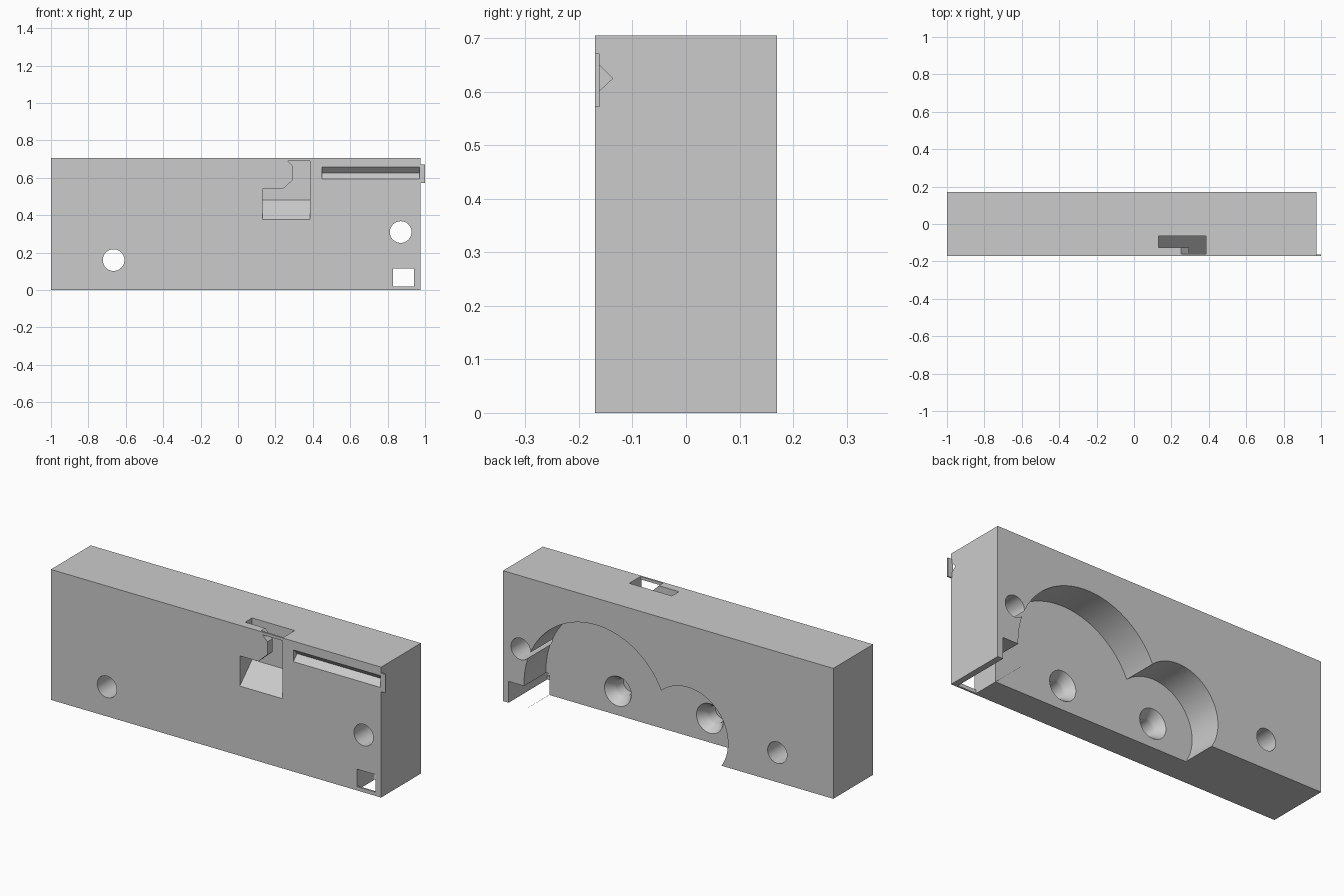
import bpy
import bmesh
from math import cos, sin, pi, radians

if "Cube" in bpy.data.objects:
    bpy.data.objects.remove(bpy.data.objects["Cube"])

grey = bpy.data.materials.new("plain grey")
grey.use_nodes = True
grey.diffuse_color = (0.6, 0.6, 0.6, 1)
grey.node_tree.nodes["Principled BSDF"].inputs["Base Color"].default_value = (0.6, 0.6, 0.6, 1)


def loft(name, *rings):
    """Solid skinned through matching rings of 3D points."""
    bm = bmesh.new()
    loops = [[bm.verts.new(p) for p in ring] for ring in rings]
    n = len(loops[0])
    for a, b in zip(loops, loops[1:]):
        for i in range(n):
            j = (i + 1) % n
            bm.faces.new((a[i], a[j], b[j], b[i]))
    bm.faces.new(loops[0])
    bm.faces.new(loops[-1])
    bmesh.ops.recalc_face_normals(bm, faces=bm.faces)
    mesh = bpy.data.meshes.new(name)
    bm.to_mesh(mesh)
    bm.free()
    obj = bpy.data.objects.new(name, mesh)
    bpy.context.collection.objects.link(obj)
    mesh.materials.append(grey)
    return obj


def prism_y(name, xz, y0, y1):
    return loft(name, *[[(x, y, z) for x, z in xz] for y in (y0, y1)])


def prism_x(name, yz, x0, x1):
    return loft(name, *[[(x, y, z) for y, z in yz] for x in (x0, x1)])


def box(name, x0, x1, y0, y1, z0, z1):
    return prism_y(name, [(x0, z0), (x1, z0), (x1, z1), (x0, z1)], y0, y1)


def turned(name, x, z, steps, n=48):
    """Round solid along y, from (y, radius) steps."""
    return loft(name, *[[(x + r * cos(2 * pi * i / n), y, z + r * sin(2 * pi * i / n))
                         for i in range(n)] for y, r in steps])


BACK, FRONT, FLOOR = 0.17, -0.17, -0.018
body = box("body", -1, 0.975, FRONT, BACK, 0, 0.705)
cutters = []

# Mounting holes right through
for x, z in ((-0.665, 0.16), (0.87, 0.31)):
    cutters.append(turned("mounting_hole_cutter", x, z, [(-0.3, 0.058), (0.3, 0.058)]))

# Two overlapping round pockets in the back, each with a blind countersunk hole
for x, r in ((0.42, 0.43), (-0.13, 0.24)):
    cutters.append(turned("pocket_cutter", x, 0.13, [(FLOOR, r), (0.3, r)], 96))
    cutters.append(turned("countersink_cutter", x, 0.13,
                          [(-0.13, 0.045), (-0.075, 0.045), (-0.06, 0.05), (FLOOR, 0.08), (0.03, 0.08)]))

# Corner slot with a thin front lip
cutters.append(box("corner_slot_cutter", 0.83, 0.942, -0.16, 0.3, -0.1, 0.115))
cutters.append(box("corner_window_cutter", 0.83, 0.942, -0.3, -0.1, 0.02, 0.115))

# Latch recess: sloped chamber, inner neck and front neck
cutters.append(prism_x("chamber_cutter", [(-0.18, 0.367), (-0.065, 0.48), (-0.065, 0.8),
                                          (-0.125, 0.8), (-0.125, 0.54), (-0.18, 0.54)], 0.13, 0.385))
neck = [(0.385, 0.53), (0.23, 0.53), (0.24, 0.54), (0.295, 0.59), (0.295, 0.66)]
cutters.append(prism_y("inner_neck_cutter", neck + [(0.24, 0.715), (0.385, 0.715)], -0.16, -0.115))
cutters.append(prism_y("front_neck_cutter", neck + [(0.265, 0.69), (0.385, 0.69)], -0.2, -0.15))

# V groove along the front, open at the end
cutters.append(prism_x("groove_cutter", [(-0.18, 0.585), (-0.137, 0.625), (-0.18, 0.668)], 0.45, 1.1))

for cutter in cutters:
    mod = body.modifiers.new(cutter.name, "BOOLEAN")
    mod.operation = "DIFFERENCE"
    mod.solver = "EXACT"
    mod.object = cutter
    cutter.hide_render = True

# Bake the cuts, then drop the cutters
bpy.context.view_layer.update()
graph = bpy.context.evaluated_depsgraph_get()
cut_mesh = bpy.data.meshes.new_from_object(body.evaluated_get(graph))
body.modifiers.clear()
body.data = cut_mesh
for cutter in cutters:
    bpy.data.objects.remove(cutter)

# Thin end tab beside the groove
box("end_tab", 0.97, 1, FRONT, -0.162, 0.572, 0.672)
tab = bpy.data.objects["end_tab"]
tab_cut = tab.data
tab_cut.update()

bpy.ops.object.select_all(action="DESELECT")
body.select_set(True)
bpy.context.view_layer.objects.active = body
bpy.ops.object.shade_smooth_by_angle(angle=radians(25))
